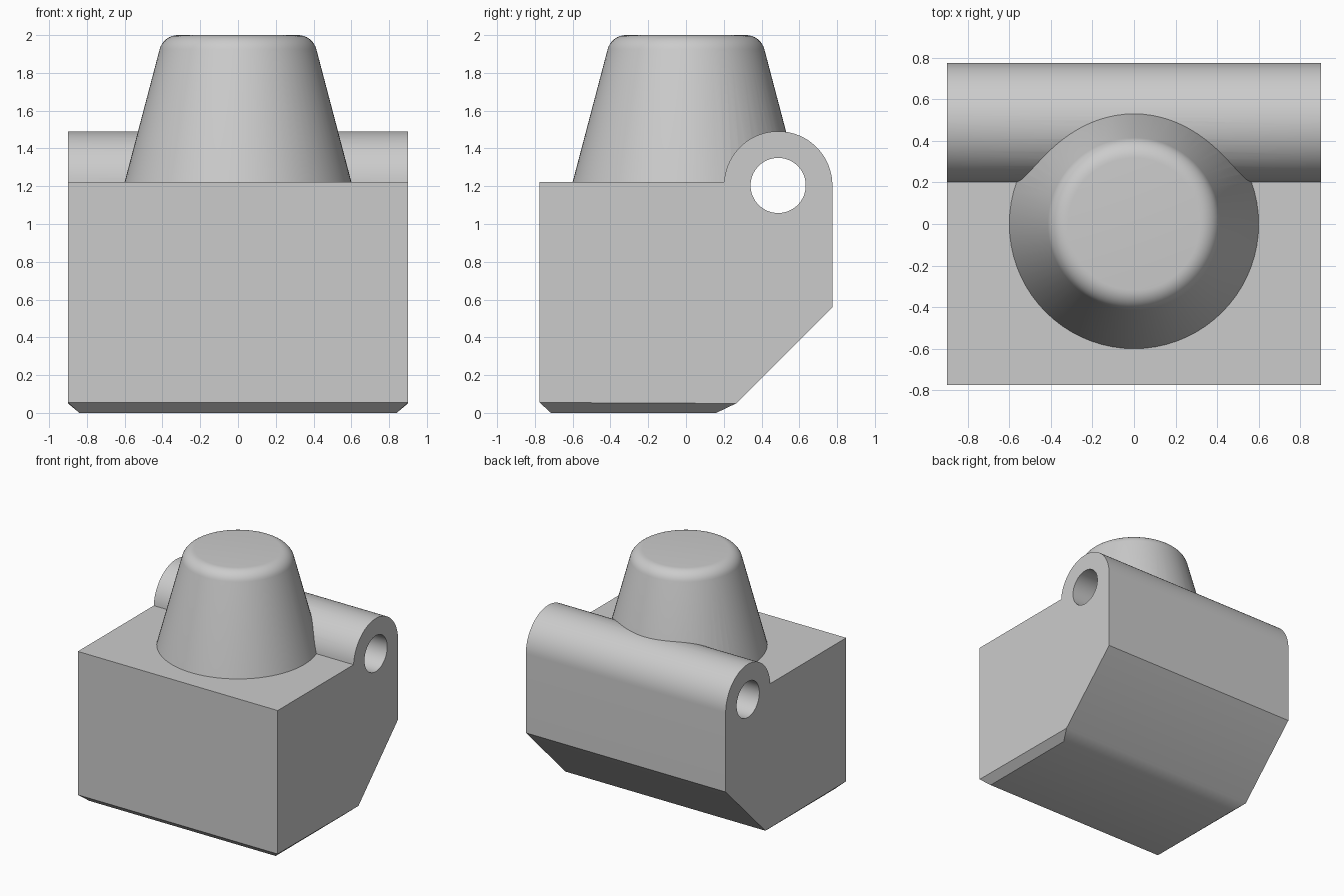
import bpy, bmesh, math

if "Cube" in bpy.data.objects:
    bpy.data.objects.remove(bpy.data.objects["Cube"], do_unlink=True)

grey = bpy.data.materials.new("plain grey")
grey.use_nodes = True
colour = (0.6, 0.6, 0.6, 1)
grey.diffuse_color = colour
grey.node_tree.nodes["Principled BSDF"].inputs["Base Color"].default_value = colour

HALF, DEPTH, TOP = 0.9, 0.775, 1.223
LUG_Y, LUG_Z, LUG_R, BORE_R = 0.488, 1.204, 0.287, 0.146


def finish(name, bm):
    bmesh.ops.recalc_face_normals(bm, faces=bm.faces)
    mesh = bpy.data.meshes.new(name)
    bm.to_mesh(mesh)
    bm.free()
    mesh.materials.append(grey)
    obj = bpy.data.objects.new(name, mesh)
    bpy.context.collection.objects.link(obj)
    return obj


def combine(target, tool, operation):
    mod = target.modifiers.new(operation, "BOOLEAN")
    mod.object, mod.operation, mod.solver = tool, operation, "EXACT"
    bpy.context.view_layer.objects.active = target
    bpy.ops.object.modifier_apply(modifier=mod.name)
    bpy.data.objects.remove(tool, do_unlink=True)


# Block side profile, with the rounded hinge lug at the back
profile = [(-DEPTH, 0.055), (0.265, 0.05), (DEPTH, 0.56)]
sweep = math.pi - math.asin((TOP - LUG_Z) / LUG_R)
for i in range(41):
    a = sweep * i / 40
    profile.append((LUG_Y + LUG_R * math.cos(a), LUG_Z + LUG_R * math.sin(a)))
profile.append((-DEPTH, TOP))

bm = bmesh.new()
left, right = [[bm.verts.new((x, y, z)) for y, z in profile] for x in (HALF, -HALF)]
bm.faces.new(left)
bm.faces.new(right)
for i in range(1, len(profile)):
    j = (i + 1) % len(profile)
    bm.faces.new((left[i], left[j], right[j], right[i]))

# Chamfered bottom
rim = [left[0], left[1], right[1], right[0]]
base = [bm.verts.new((x, y, 0)) for x, y in
        ((0.84, -0.715), (0.84, 0.16), (-0.84, 0.16), (-0.84, -0.715))]
bm.faces.new(base)
for i in range(4):
    j = (i + 1) % 4
    bm.faces.new((rim[i], rim[j], base[j], base[i]))
body = finish("hinged_block", bm)

# Tapered knob with a rounded top edge, its foot sunk into the block
outline = [(0.6, 1.0), (0.6, TOP)]
taper, fillet = math.radians(15), 0.1
for i in range(9):
    a = taper + (math.pi / 2 - taper) * i / 8
    outline.append((0.318 + fillet * math.cos(a), 2 - fillet + fillet * math.sin(a)))
bm = bmesh.new()
rings = []
for r, z in outline:
    ring = bmesh.ops.create_circle(bm, segments=72, radius=r)["verts"]
    for v in ring:
        v.co.z = z
    rings.append(ring)
for low, high in zip(rings, rings[1:]):
    for i in range(72):
        j = (i + 1) % 72
        bm.faces.new((low[i], low[j], high[j], high[i]))
bm.faces.new(rings[0])
bm.faces.new(rings[-1])
combine(body, finish("knob", bm), "UNION")

# Pin bore through the lug
bpy.ops.mesh.primitive_cylinder_add(vertices=64, radius=BORE_R, depth=3,
                                    location=(0, LUG_Y, LUG_Z),
                                    rotation=(0, math.pi / 2, 0))
bore = bpy.context.object
bore.name = "bore_cutter"
bore.hide_render = True
bore.data.materials.append(grey)
combine(body, bore, "DIFFERENCE")

bpy.ops.object.select_all(action="DESELECT")
body.select_set(True)
bpy.context.view_layer.objects.active = body
bpy.ops.object.shade_smooth_by_angle(angle=math.radians(30))
